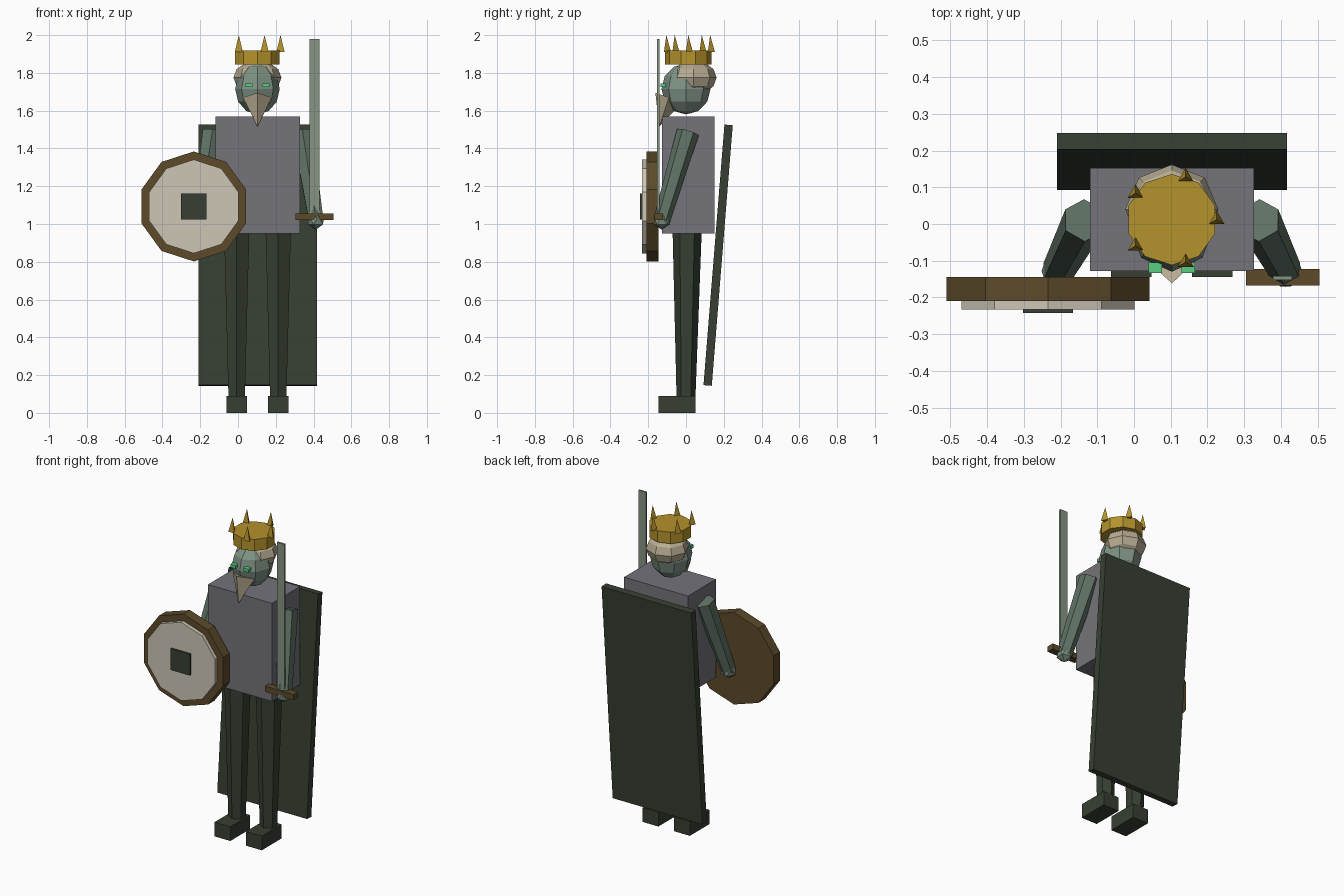
import bpy, math
from mathutils import Vector, Matrix

if "Cube" in bpy.data.objects:
    bpy.data.objects.remove(bpy.data.objects["Cube"])

CX = 0.103  # centre line of the figure


def mat(name, r, g, b):
    m = bpy.data.materials.new(name)
    lin = [((c / 255 + 0.055) / 1.055) ** 2.4 for c in (r, g, b)]
    m.diffuse_color = (*lin, 1)
    m.use_nodes = True
    m.node_tree.nodes["Principled BSDF"].inputs["Base Color"].default_value = m.diffuse_color
    return m


GREY = mat("tunic grey", 115, 115, 122)
DARK = mat("dark green", 55, 63, 50)
ARM = mat("sleeve green", 96, 114, 101)
SKIN = mat("pale green skin", 126, 146, 132)
HAIR = mat("cream hair", 184, 172, 146)
GOLD = mat("gold", 180, 146, 44)
BROWN = mat("wood brown", 92, 74, 42)
STEEL = mat("blade steel", 135, 148, 132)
PLATE = mat("shield cream", 205, 198, 182)
GLOW = mat("eye green", 90, 205, 130)


def finish(name, m):
    o = bpy.context.object
    o.name = name
    o.data.materials.append(m)
    return o


def box(name, m, x, y, z, tilt=0):
    """Box from (min, max) ranges."""
    r = (x, y, z)
    bpy.ops.mesh.primitive_cube_add(size=1, location=[(a + b) / 2 for a, b in r],
                                    rotation=(tilt, 0, 0))
    o = finish(name, m)
    o.scale = [b - a for a, b in r]
    return o


def rod(name, m, a, b, r1, r2, sides):
    """Straight tapered prism from point a to point b."""
    a, b = Vector(a), Vector(b)
    bpy.ops.mesh.primitive_cone_add(vertices=sides, radius1=r1, radius2=r2,
                                    depth=(b - a).length, location=(a + b) / 2)
    o = finish(name, m)
    o.rotation_mode = 'QUATERNION'
    o.rotation_quaternion = Vector((0, 0, 1)).rotation_difference(b - a)
    return o


def ball(name, m, loc, scale, segs=8, rings=6):
    bpy.ops.mesh.primitive_uv_sphere_add(segments=segs, ring_count=rings, radius=1, location=loc)
    o = finish(name, m)
    o.scale = scale
    return o


# body and cape
box("torso", GREY, (-0.12, 0.327), (-0.128, 0.152), (0.95, 1.57))
box("cape", DARK, (-0.21, 0.417), (0.148, 0.192), (0.143, 1.527), tilt=-math.radians(4.6))

# limbs, mirrored about the centre line
for side, s in (("right", -1), ("left", 1)):
    lx = CX + s * 0.11
    rod(side + "_leg", DARK, (lx, 0, 0.08), (lx, 0.006, 0.96), 0.05, 0.077, 6)
    box(side + "_foot", DARK, (lx - 0.055, lx + 0.055), (-0.145, 0.05), (0, 0.09))
    hand = (CX + s * 0.31, -0.128, 1.02)
    rod(side + "_arm", ARM, hand, (CX + s * 0.238, 0.01, 1.487), 0.045, 0.06, 6)
    bpy.ops.mesh.primitive_ico_sphere_add(subdivisions=1, radius=0.05, location=hand)
    finish(side + "_hand", SKIN)
    ex = CX + s * 0.045
    box(side + "_eye", GLOW, (ex - 0.018, ex + 0.018), (-0.134, -0.105), (1.724, 1.744))

# head, hair and beard
ball("head", SKIN, (CX, 0, 1.715), (0.118, 0.13, 0.135))
ball("hair", HAIR, (CX, 0.04, 1.775), (0.127, 0.122, 0.09))
rod("beard", HAIR, (CX, -0.09, 1.67), (CX, -0.142, 1.515), 0.076, 0, 4)

# crown
rod("crown_band", GOLD, (CX, 0.012, 1.845), (CX, 0.012, 1.918), 0.124, 0.124, 10)
for i in range(5):
    a = math.radians(72 * i)
    p = Vector((CX + 0.122 * math.cos(a), 0.012 + 0.122 * math.sin(a), 1.91))
    rod("crown_spike", GOLD, p, p + Vector((0, 0, 0.09)), 0.025, 0, 3)

# shield: stacked ten-sided discs facing forward
SX, SZ = -0.234, 1.093
rod("shield_rim", BROWN, (SX, -0.145, SZ), (SX, -0.21, SZ), 0.291, 0.291, 10)
rod("shield_face", PLATE, (SX, -0.205, SZ), (SX, -0.233, SZ), 0.248, 0.248, 10)
box("shield_boss", DARK, (SX - 0.068, SX + 0.068), (-0.243, -0.225), (SZ - 0.068, SZ + 0.068))

# sword
box("sword_blade", STEEL, (0.379, 0.431), (-0.153, -0.141), (1.03, 1.98))
box("sword_guard", BROWN, (0.305, 0.505), (-0.167, -0.122), (1.02, 1.056))
